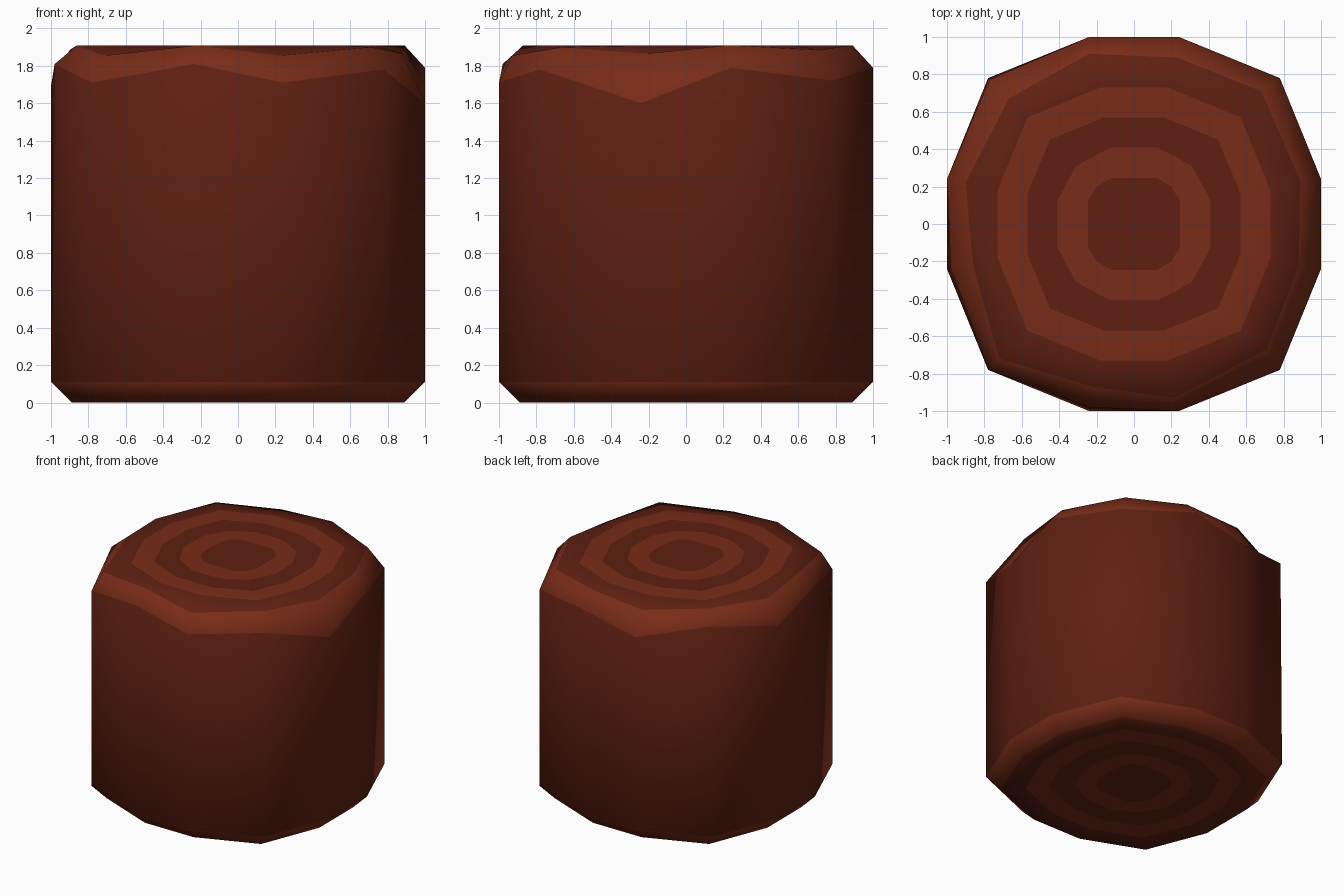
import bpy, bmesh

if "Cube" in bpy.data.objects:
    bpy.data.objects.remove(bpy.data.objects["Cube"])


def material(name, rgb):
    m = bpy.data.materials.new(name)
    m.diffuse_color = (*rgb, 1)
    m.use_nodes = True
    m.node_tree.nodes["Principled BSDF"].inputs["Base Color"].default_value = m.diffuse_color
    return m


def ring(flat, corner, near, z):
    """Squarish 12-sided ring: flats at +-flat, corners at (corner, corner)."""
    quarter = [(flat, -near), (flat, near), (corner, corner)]
    pts = []
    for _ in range(4):
        pts += [(x, y, z) for x, y in quarter]
        quarter = [(-y, x) for x, y in quarter]
    return pts


H = 1.91
CAP = [(0.73, 0.57, 0.18), (0.57, 0.45, 0.16), (0.41, 0.31, 0.125), (0.245, 0.20, 0.125)]

# Hewn upper rim: lower edge heights and scale, then upper edge points,
# counter-clockwise from (1, -0.24)
rim_z = [1.60, 1.79, 1.72, 1.79, 1.685, 1.83, 1.69, 1.81, 1.71, 1.81, 1.71, 1.78]
rim_s = [1, 1, 1, 1, 1, 0.99, 1, 0.98, 1, 0.98, 1, 1]
lower_rim = [(x * s, y * s, z) for (x, y, _), s, z in zip(ring(1, 0.78, 0.24, 0), rim_s, rim_z)]
upper_rim = [
    (0.88, -0.22, 1.865), (0.89, 0.23, 1.91), (0.68, 0.71, 1.885),
    (0.23, 0.89, 1.91), (-0.24, 0.91, 1.875), (-0.67, 0.67, 1.91),
    (-0.90, 0.22, 1.885), (-0.86, -0.22, 1.91), (-0.72, -0.72, 1.855),
    (-0.22, -0.87, 1.91), (0.22, -0.93, 1.855), (0.71, -0.67, 1.90)]

# Bottom cap outwards, trunk side, rim, top cap inwards
loops = [ring(f, c, n, 0) for f, c, n in reversed(CAP)]
loops += [ring(0.89, 0.70, 0.22, 0), ring(1, 0.78, 0.24, 0.11), lower_rim, upper_rim]
loops += [ring(f, c, n, H) for f, c, n in CAP]

bm = bmesh.new()
rows = [[bm.verts.new(p) for p in loop] for loop in loops]
bm.faces.new(rows[0][::-1])
for i, (a, b) in enumerate(zip(rows, rows[1:])):
    for k in range(12):
        j = (k + 1) % 12
        f = bm.faces.new((a[k], a[j], b[j], b[k]))
        f.material_index = 1 - i % 2     # growth rings alternate in tone
bm.faces.new(rows[-1])

# The band index makes the trunk side dark and both bevels light
for f in bm.faces:
    f.smooth = True
bm.normal_update()

mesh = bpy.data.meshes.new("log")
bm.to_mesh(mesh)
bm.free()
mesh.materials.append(material("dark_wood", (0.115, 0.0145, 0.006)))
mesh.materials.append(material("light_wood", (0.19, 0.025, 0.009)))
log = bpy.data.objects.new("log", mesh)
bpy.context.collection.objects.link(log)
